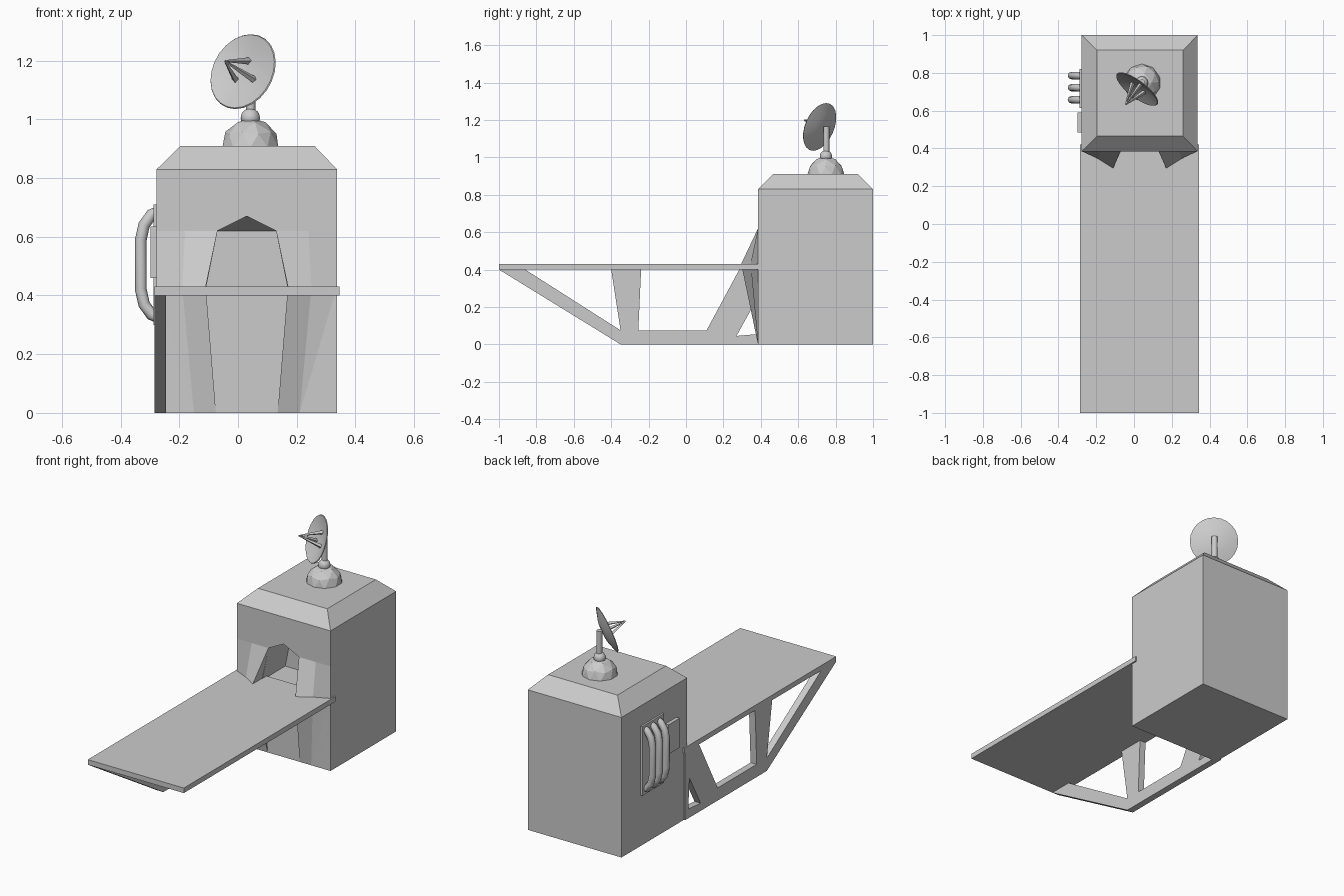
import bpy, bmesh, math
from mathutils import Vector, Matrix

if "Cube" in bpy.data.objects:
    bpy.data.objects.remove(bpy.data.objects["Cube"])

grey = bpy.data.materials.new("plain grey")
grey.use_nodes = True
grey.diffuse_color = (0.6, 0.6, 0.6, 1)
grey.node_tree.nodes["Principled BSDF"].inputs["Base Color"].default_value = (0.6, 0.6, 0.6, 1)

CX = 0.03      # centre line of tower and deck
WALL = 0.385   # front wall of the tower


def finish(name, bm, smooth=False):
    bmesh.ops.remove_doubles(bm, verts=bm.verts, dist=0.0005)
    bmesh.ops.recalc_face_normals(bm, faces=bm.faces)
    mesh = bpy.data.meshes.new(name)
    bm.to_mesh(mesh)
    bm.free()
    mesh.materials.append(grey)
    ob = bpy.data.objects.new(name, mesh)
    bpy.context.collection.objects.link(ob)
    bpy.ops.object.select_all(action="DESELECT")
    ob.select_set(True)
    bpy.context.view_layer.objects.active = ob
    if smooth:
        bpy.ops.object.shade_smooth_by_angle(angle=math.radians(40))
    return ob


def loft(name, rings, caps=True, smooth=False):
    bm = bmesh.new()
    rows = [[bm.verts.new(p) for p in ring] for ring in rings]
    n = len(rows[0])
    for a, b in zip(rows, rows[1:]):
        for i in range(n):
            j = (i + 1) % n
            bm.faces.new((a[i], a[j], b[j], b[i]))
    if caps:
        bm.faces.new(rows[0])
        bm.faces.new(rows[-1])
    return finish(name, bm, smooth)


def rect(x0, x1, y0, y1, z):
    return [(x0, y0, z), (x1, y0, z), (x1, y1, z), (x0, y1, z)]


def box(name, x0, x1, y0, y1, z0, z1):
    return loft(name, [rect(x0, x1, y0, y1, z) for z in (z0, z1)])


def side_plate(name, x0, x1, outline):
    return loft(name, [[(x, y, z) for y, z in outline] for x in (x0, x1)])


def lathe(name, profile, matrix, sides=24):
    rings = [[matrix @ Vector((r * math.cos(t), r * math.sin(t), z))
              for t in (math.tau * i / sides for i in range(sides))] for r, z in profile]
    return loft(name, rings, False, True)


def cut(target, cutter):
    mod = target.modifiers.new("cut", "BOOLEAN")
    mod.operation, mod.object, mod.solver = "DIFFERENCE", cutter, "EXACT"
    cutter.hide_render = True
    bpy.ops.object.select_all(action="DESELECT")
    target.select_set(True)
    bpy.context.view_layer.objects.active = target
    bpy.ops.object.modifier_apply(modifier=mod.name)
    bpy.data.objects.remove(cutter)


def rod(name, a, b, r1, r2, sides, smooth=False):
    a, b = Vector(a), Vector(b)
    bm = bmesh.new()
    bmesh.ops.create_cone(bm, cap_ends=True, segments=sides, radius1=r1, radius2=r2, depth=(b - a).length)
    turn = (b - a).to_track_quat("Z", "Y").to_matrix().to_4x4()
    bm.transform(Matrix.Translation((a + b) / 2) @ turn)
    return finish(name, bm, smooth)


# Tower with a sloped roof rim and a doorway recess
tower = loft("tower", [rect(-0.277, 0.337, WALL, 1, 0), rect(-0.277, 0.337, WALL, 1, 0.83),
                       rect(-0.195, 0.26, 0.465, 0.92, 0.91)])
bm = bmesh.new()
door = [(-0.14, 0.42), (0.14, 0.42), (0.1, 0.62), (-0.1, 0.62)]
points = [(CX + x, y, z) for y in (WALL - 0.001, 0.6) for x, z in door] + [(CX, WALL - 0.001, 0.67)]
bmesh.ops.convex_hull(bm, input=[bm.verts.new(p) for p in points])
cut(tower, finish("doorway_cutter", bm))

# Faceted buttresses either side of the doorway
for side, label in ((1, "left"), (-1, "right")):
    rows = []
    for z, inner, tip, mid, tip_y, mid_y in ((0, 0.105, 0.105, 0.18, WALL, WALL),
                                             (0.43, 0.14, 0.14, 0.22, 0.295, 0.345),
                                             (0.62, 0.1, 0.1, 0.21, WALL, WALL)):
        rows.append([(CX + side * x, y, z) for x, y in
                     ((inner, WALL), (tip, tip_y), (mid, mid_y), (0.307, WALL))])
    loft(label + "_buttress", rows, False)

# Deck and its single side truss
box("deck", -0.285, 0.345, -1, 0.422, 0.4, 0.43)
truss = side_plate("side_truss", -0.285, -0.245, [
    (-1, 0.4), (-0.35, 0), (0.415, 0), (0.415, 0.4), (0.285, 0.4), (0.11, 0.075),
    (-0.255, 0.075), (-0.24, 0.4), (-0.4, 0.4), (-0.35, 0.075), (-0.86, 0.4)])
cut(truss, side_plate("truss_cutter", -0.3, -0.2, [(0.27, 0.045), (0.385, 0.055), (0.375, 0.235)]))

# Wall panels and pipes on the right side
box("pipe_panel", -0.288, -0.27, 0.615, 0.82, 0.3, 0.71)
box("control_box", -0.298, -0.27, 0.485, 0.59, 0.46, 0.635)
for i in range(3):
    curve = bpy.data.curves.new("pipe", "CURVE")
    curve.dimensions = "3D"
    curve.bevel_depth, curve.bevel_resolution = 0.02, 2
    path = [(-0.27, 0.685), (-0.295, 0.675), (-0.32, 0.64), (-0.331, 0.59)]
    path += [(x, 1.01 - z) for x, z in reversed(path)]
    line = curve.splines.new("POLY")
    line.points.add(len(path) - 1)
    for point, (x, z) in zip(line.points, path):
        point.co = (x, 0.658 + 0.064 * i, z, 1)
    curve.materials.append(grey)
    bpy.context.collection.objects.link(bpy.data.objects.new("pipe_%d" % (i + 1), curve))

# Faceted dome, ball joint and mast on the roof
for name, radius, z, detail in (("dome", 0.1, 0.905, 2), ("ball_joint", 0.033, 1.005, 3)):
    bm = bmesh.new()
    bmesh.ops.create_icosphere(bm, subdivisions=detail, radius=radius,
                               matrix=Matrix.Translation((0.042, 0.748, z)))
    bmesh.ops.bisect_plane(bm, geom=bm.verts[:] + bm.edges[:] + bm.faces[:],
                           plane_co=(0, 0, 0.905), plane_no=(0, 0, 1), clear_inner=True)
    finish(name, bm, detail > 2)
rod("mast", (0.043, 0.75, 1), (0.043, 0.75, 1.165), 0.016, 0.016, 12, True)

# Dish facing front right, with three feed struts
aim = Vector((-0.57, -0.76, 0.33)).normalized()
frame = Matrix.Translation((0.0175, 0.715, 1.1625)) @ aim.to_track_quat("Z", "Y").to_matrix().to_4x4()
lathe("dish", [(0, -0.028), (0.07, -0.021), (0.135, 0), (0.132, 0.004), (0.07, -0.015), (0, -0.022)], frame)
for i in range(3):
    t = math.tau * (i / 3 + 0.25)
    base = frame @ Vector((0.045 * math.cos(t), 0.045 * math.sin(t), -0.018))
    rod("feed_strut_%d" % (i + 1), base, frame @ Vector((0, 0, 0.11)), 0.012, 0.003, 4)
